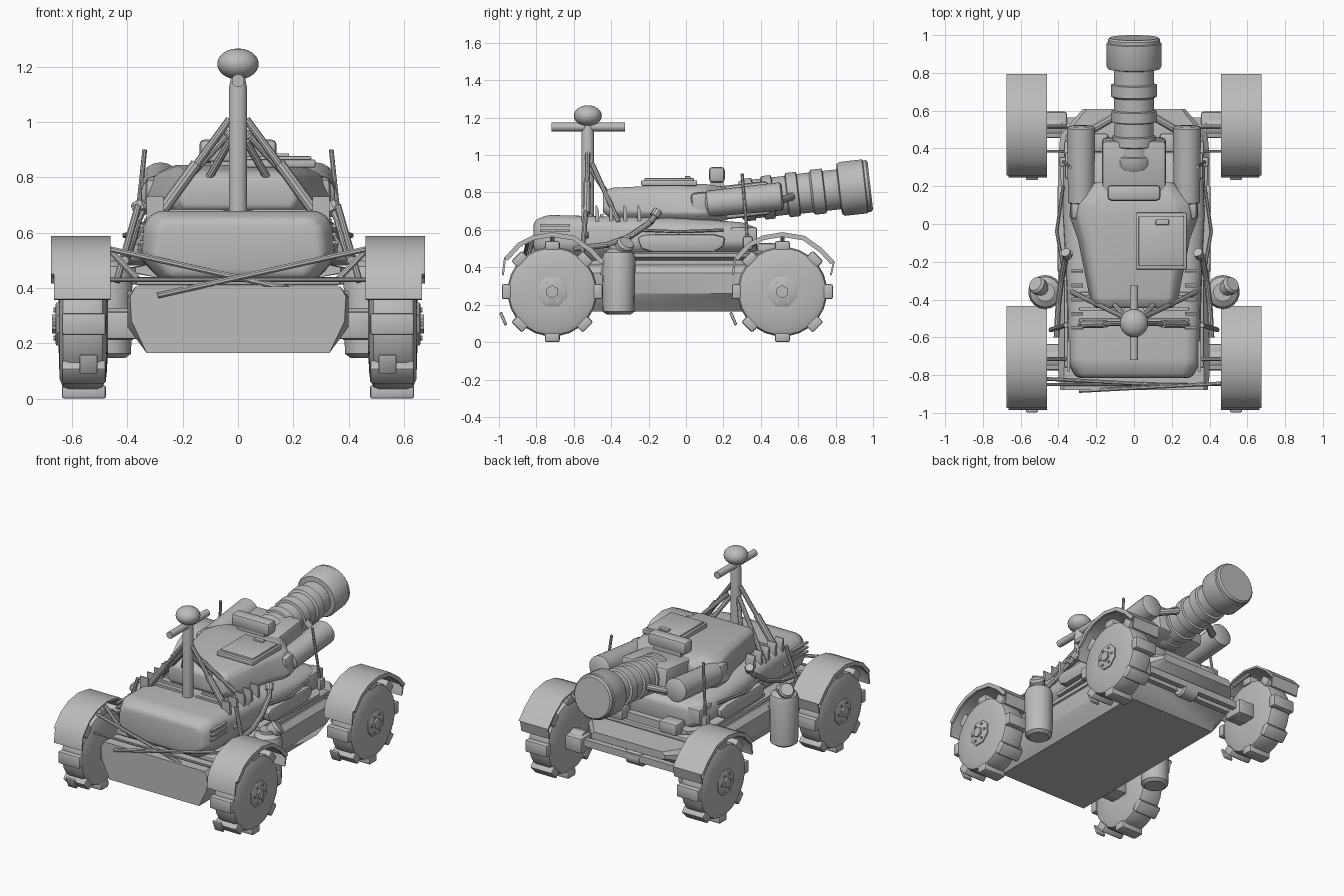
import bpy, bmesh, math
from mathutils import Vector, Matrix

if "Cube" in bpy.data.objects:
    bpy.data.objects.remove(bpy.data.objects["Cube"])

grey = bpy.data.materials.new("plain grey")
grey.diffuse_color = (0.5, 0.5, 0.5, 1)
grey.use_nodes = True
grey.node_tree.nodes["Principled BSDF"].inputs["Base Color"].default_value = grey.diffuse_color


def finish(name, bm, bevel=0.0, segs=2, angle=35):
    """Optionally round the edges, then make a smooth-by-angle object."""
    bmesh.ops.recalc_face_normals(bm, faces=bm.faces)
    if bevel:
        edges = [e for e in bm.edges if e.calc_face_angle(0) > 0.35]
        bmesh.ops.bevel(bm, geom=edges, offset=bevel, segments=segs, profile=0.5,
                        affect='EDGES', clamp_overlap=True)
    me = bpy.data.meshes.new(name)
    bm.to_mesh(me)
    bm.free()
    me.materials.append(grey)
    me.shade_smooth()
    me.set_sharp_from_angle(angle=math.radians(angle))
    ob = bpy.data.objects.new(name, me)
    bpy.context.collection.objects.link(ob)
    return ob


def box(name, c, size, bevel=0.0, rot=None):
    bm = bmesh.new()
    m = Matrix.Translation(c) @ (rot.to_4x4() if rot else Matrix()) @ Matrix.Diagonal((*size, 1))
    bmesh.ops.create_cube(bm, size=1, matrix=m)
    return finish(name, bm, bevel)


def lathe(name, prof, origin, axis, n=20):
    """Revolve (distance, radius) pairs around an axis, with closed ends."""
    bm = bmesh.new()
    q = Vector(axis).normalized().to_track_quat('Z', 'Y')
    rings = [[bm.verts.new(Vector(origin) + q @ Vector((r * math.cos(a), r * math.sin(a), t)))
              for a in (math.tau * (i + 0.5) / n for i in range(n))] for t, r in prof]
    for a, b in zip(rings, rings[1:]):
        for i in range(n):
            bm.faces.new((a[i], a[(i + 1) % n], b[(i + 1) % n], b[i]))
    bm.faces.new(rings[0])
    bm.faces.new(rings[-1])
    return finish(name, bm)


def rod(name, a, b, r, n=10):
    d = Vector(b) - Vector(a)
    return lathe(name, [(0, r), (d.length, r)], a, d, n)


def loft(name, stations, bevel=0.0, segs=2):
    """Join mirrored half sections [(x, z), ...] placed along y."""
    bm = bmesh.new()
    rings = []
    for y, half in stations:
        pts = half + [(-x, z) for x, z in reversed(half)]
        rings.append([bm.verts.new((x, y, z)) for x, z in pts])
    n = len(rings[0])
    for a, b in zip(rings, rings[1:]):
        for i in range(n):
            bm.faces.new((a[i], a[(i + 1) % n], b[(i + 1) % n], b[i]))
    bm.faces.new(rings[0])
    bm.faces.new(rings[-1])
    return finish(name, bm, bevel, segs)


def extrude_x(name, yz, x0, x1, bevel=0.0):
    bm = bmesh.new()
    a = [bm.verts.new((x0, y, z)) for y, z in yz]
    b = [bm.verts.new((x1, y, z)) for y, z in yz]
    n = len(yz)
    for i in range(n):
        bm.faces.new((a[i], a[(i + 1) % n], b[(i + 1) % n], b[i]))
    bm.faces.new(a)
    bm.faces.new(b)
    return finish(name, bm, bevel)


# Lower tub with a sloped tail, and the shelf above it
tub = [(.33, .165), (.40, .26), (.40, .37), (.37, .405)]
loft("lower_hull", [(-.88, [(.33, .165), (.385, .28), (.39, .37), (.37, .405)]), (-.80, tub), (.36, tub),
                    (.47, [(.32, .27), (.39, .31), (.39, .37), (.36, .405)]),
                    (.61, [(.25, .35), (.27, .36), (.27, .38), (.25, .40)])])
box("hull_shelf", (0, -.16, .425), (.74, 1.2, .03), .008)

# Rounded upper hull
loft("upper_hull", [
    (-.815, [(.24, .44), (.31, .51), (.30, .62), (.26, .65)]),
    (-.74, [(.27, .415), (.35, .51), (.34, .635), (.30, .68)]),
    (-.35, [(.27, .42), (.36, .51), (.35, .63), (.30, .67)]),
    (.05, [(.27, .43), (.38, .52), (.37, .62), (.31, .66)]),
    (.30, [(.27, .43), (.38, .52), (.36, .61), (.30, .64)]),
    (.38, [(.25, .46), (.35, .52), (.34, .58), (.28, .61)])], .03, 3)
loft("hull_belt", [(-.30, [(.30, .44), (.37, .455), (.37, .475), (.30, .49)]),
                   (.30, [(.30, .44), (.39, .455), (.39, .475), (.30, .49)]),
                   (.42, [(.24, .44), (.30, .455), (.30, .475), (.24, .49)])])

# Turret, mantlet and roof fittings
loft("turret", [
    (-.445, [(.19, .69), (.21, .72), (.19, .79), (.17, .80)]),
    (-.40, [(.21, .665), (.235, .70), (.215, .80), (.19, .825)]),
    (-.08, [(.26, .65), (.30, .69), (.27, .81), (.23, .84)]),
    (.04, [(.30, .645), (.345, .69), (.30, .81), (.23, .845)]),
    (.11, [(.30, .645), (.34, .69), (.29, .81), (.22, .845)]),
    (.22, [(.20, .65), (.24, .69), (.20, .80), (.17, .825)])], .012)
tilt = Matrix.Rotation(math.radians(6.5), 3, 'X')
box("mantlet", (0, .29, .755), (.34, .32, .18), .02, tilt)
box("sight_box", (0, .165, .895), (.28, .085, .085), .02)
box("sight_base", (0, .165, .845), (.2, .07, .04))
box("hatch_frame", (.145, -.09, .85), (.27, .30, .03), .006)
box("hatch_lid", (.145, -.09, .869), (.24, .265, .015), .005)
box("hatch_handle", (.15, .01, .88), (.07, .03, .014), .004)

# Ribbed main barrel
d = Vector((0, math.cos(math.radians(6.5)), math.sin(math.radians(6.5))))
lathe("barrel", [(0, .1), (.03, .115), (.07, .115), (.075, .105), (.12, .105), (.125, .118), (.175, .118),
                 (.18, .105), (.25, .105), (.255, .12), (.31, .12), (.315, .108), (.38, .108), (.39, .122),
                 (.45, .122), (.455, .108), (.53, .108), (.535, .138), (.55, .146), (.67, .146), (.675, .14),
                 (.69, .14), (.70, .13)], (0, .29, .757), d, 24)

# Command mast with crossbar and dome
lathe("mast", [(0, .034), (.5, .034), (.53, .028), (.56, .028)], (0, -.525, .62), (0, 0, 1), 16)
rod("mast_crossbar", (0, -.72, 1.15), (0, -.325, 1.15), .023, 14)
bm = bmesh.new()
bmesh.ops.create_uvsphere(bm, u_segments=20, v_segments=12, radius=1,
                          matrix=Matrix.Translation((0, -.525, 1.21)) @ Matrix.Diagonal((.075, .075, .056, 1)))
finish("mast_dome", bm)

# Rear axle
for y in (.475, .545):
    box("axle_rail", (0, y, .28), (.96, .035, .045))
lathe("axle_collar", [(0, .045), (.01, .055), (.11, .055), (.12, .045)], (-.06, .51, .27), (1, 0, 0), 16)
rod("rear_tow_bar", (-.46, .385, .42), (.46, .385, .42), .008)
rod("front_bar", (-.46, -.85, .43), (.46, -.85, .43), .008)

FENDER = [(-.27, .09), (-.258, .18), (-.185, .26), (-.105, .30), (0, .318), (.12, .298),
          (.215, .23), (.28, .16), (.265, .09)]


def wheel(s, cy):
    cz = .27
    lathe("wheel", [(.47, .10), (.475, .19), (.49, .232), (.51, .24), (.61, .24), (.632, .232),
                    (.645, .20), (.648, .10)], (0, cy, cz), (s, 0, 0), 24)
    lathe("wheel_hub", [(.64, .085), (.655, .085), (.66, .075)], (0, cy, cz), (s, 0, 0), 8)
    lathe("hub_nut", [(.655, .035), (.672, .035)], (0, cy, cz), (s, 0, 0), 6)
    for k in range(6):
        a = k * math.tau / 6
        rod("hub_bolt", (s * .655, cy + .058 * math.cos(a), cz + .058 * math.sin(a)),
            (s * .667, cy + .058 * math.cos(a), cz + .058 * math.sin(a)), .009, 6)
    # Eight tread blocks
    for k in range(8):
        a = k * math.tau / 8
        box("tread_block", (s * .557, cy + .245 * math.sin(a), cz + .245 * math.cos(a)),
            (.16, .08, .05), .01, Matrix.Rotation(-a, 3, 'X'))
    # Tread hook
    box("tread_hook", (s * .54, cy - .262, .125), (.065, .016, .075), .006, Matrix.Rotation(.4, 3, 'X'))
    # Faceted fender with outer lip
    for nm, x0, x1, k in (("fender", .46, .665, .96), ("fender_lip", .66, .675, .92)):
        pts = FENDER if nm == "fender" else FENDER[1:-1]
        yz = [(cy + y, cz + z) for y, z in pts]
        yz += [(cy + y * k, cz + z * k) for y, z in reversed(pts)]
        extrude_x(nm, yz, s * x0, s * x1)
    rod("fender_stay", (s * .36, cy, .43), (s * .50, cy, .575), .012, 8)
    box("axle_stub", (s * .42, cy + .01, .265), (.13, .14, .10), .012)
    rod("axle_shaft", (s * .38, cy, .27), (s * .49, cy, .27), .06, 12)


for s in (-1, 1):
    for cy in (-.715, .515):
        wheel(s, cy)
    # Side tubes beside the barrel
    lathe("side_tube", [(0, .05), (.015, .07), (.40, .076), (.41, .076), (.42, .06)],
          (s * .28, .10, .738), (0, math.cos(.1), math.sin(.1)), 18)
    box("tube_mount", (s * .275, .075, .735), (.12, .09, .13), .02, tilt)
    rod("tube_link", (s * .22, .50, .755), (s * .10, .57, .78), .022)
    # Fuel canister with angled cap
    lathe("canister", [(0, .065), (.015, .085), (.3, .09), (.33, .08), (.35, .05), (.37, .05)],
          (s * .47, -.36, .148), (0, 0, 1), 18)
    lathe("canister_cap", [(0, .042), (.05, .05), (.065, .04)], (s * .485, -.345, .49), (s * .6, .45, .7), 12)
    box("canister_bracket", (s * .40, -.36, .36), (.08, .10, .06))
    # Side pod and rear lamp box
    extrude_x("side_pod", [(-.26, .56), (-.24, .50), (-.18, .482), (.15, .482), (.20, .51), (.21, .56),
                           (.15, .575), (-.22, .575)], s * .33, s * .405, .012)
    box("lamp_box", (s * .32, .31, .565), (.09, .14, .10), .01)
    box("rear_locker", (s * .2, .43, .49), (.13, .10, .08), .015)
    # Antenna
    rod("antenna", (s * .375, .33, .54), (s * .337, .30, .90), .009, 8)
    box("antenna_foot", (s * .375, .33, .53), (.04, .05, .07), .008)
    # Mast struts with sleeves
    rod("mast_strut", (s * .03, -.525, 1.01), (s * .36, -.535, .56), .014)
    rod("strut_sleeve", (s * .15, -.529, .85), (s * .27, -.532, .685), .021)
    rod("rear_strut", (s * .04, -.50, .95), (s * .33, -.36, .64), .014)
    rod("short_strut", (s * .03, -.51, .93), (s * .11, -.42, .79), .014)
    rod("lower_strut", (s * .36, -.535, .70), (s * .44, -.56, .42), .013)
    # Curved side pipe
    pipe = [(.34, -.15, .70), (.365, -.19, .64), (.385, -.30, .565), (.40, -.42, .52), (.41, -.60, .50)]
    for a, b in zip(pipe, pipe[1:]):
        rod("side_pipe", (s * a[0], *a[1:]), (s * b[0], *b[1:]), .016)
    lathe("pipe_end", [(0, .026), (.04, .026)], (s * .35, -.17, .672), (-.25, .4, .6), 10)
    rod("deck_rail", (s * .375, .20, .60), (s * .41, -.04, .59), .009, 8)
    rod("deck_rail", (s * .41, -.04, .59), (s * .37, -.26, .60), .009, 8)
    # Crossed rods on the nose
    y = -.872 - .012 * s
    rod("nose_rod", (s * -.29, y, .373), (s * .46, y + .04, .54), .011, 8)
    # Deck fins, ribs and side louvres
    for k in range(5):
        y = -.56 + k * .075
        extrude_x("deck_fin", [(y, .64), (y + .02, .64), (y + .02, .70), (y + .008, .73), (y, .73)],
                  s * .27, s * .33)
    for y in (-.37, -.45, -.51):
        box("deck_rib", (s * .17, y, .675), (.24, .018, .02), .004)
    for z in (.565, .595, .625):
        box("side_louvre", (s * .347, -.70, z), (.016, .16, .012))
